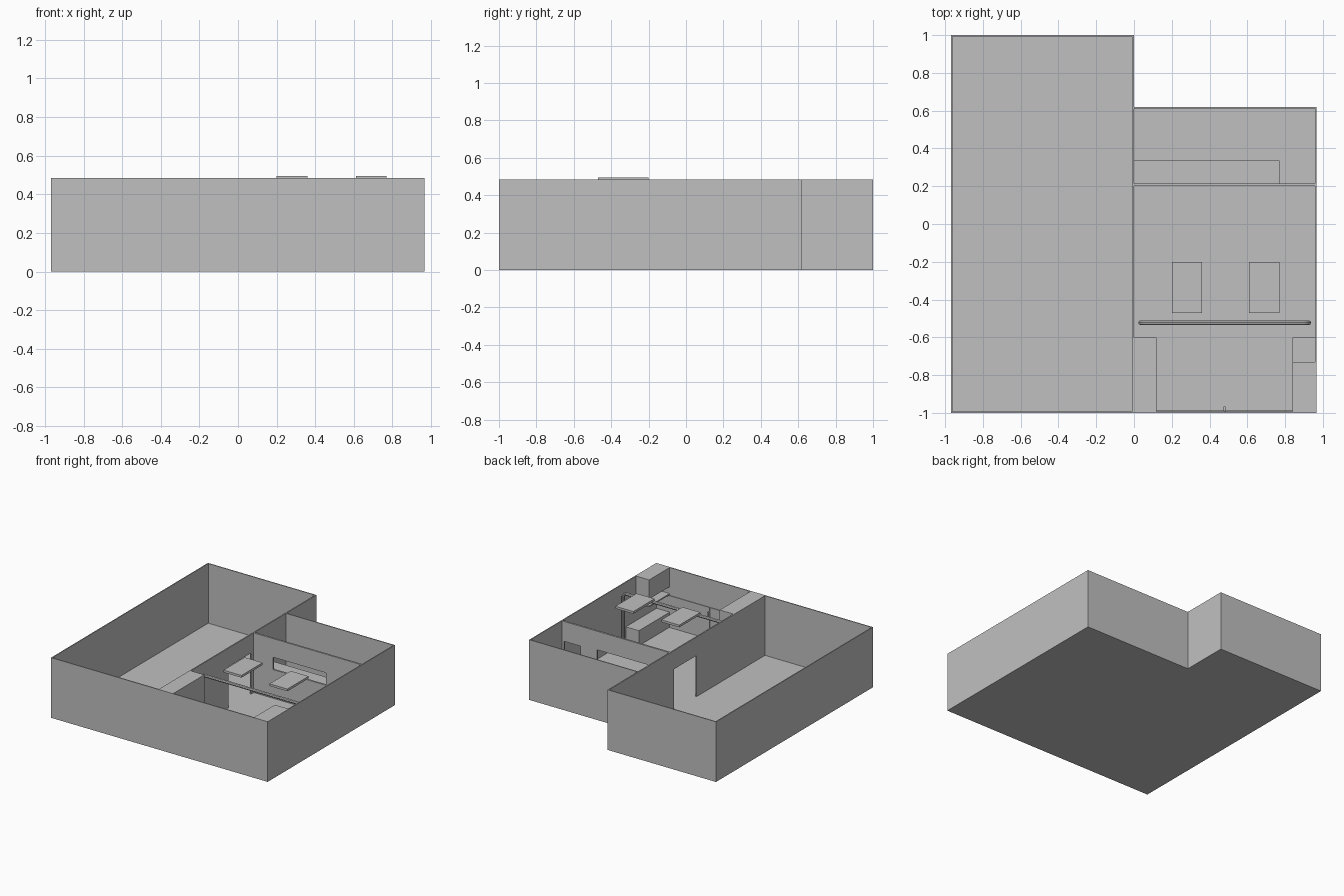
import bpy
import bmesh
from mathutils import Vector

cube = bpy.data.objects.get("Cube")
if cube:
    bpy.data.objects.remove(cube, do_unlink=True)

# One plain grey for the whole building
grey = bpy.data.materials.new("plain_grey")
grey.use_nodes = True
COLOUR = (0.53, 0.53, 0.53, 1)
grey.diffuse_color = COLOUR
grey.node_tree.nodes["Principled BSDF"].inputs["Base Color"].default_value = COLOUR

# Plan dimensions
LEFT, RIGHT, FRONT, BACK = -0.968, 0.965, -1.0, 1.0
REAR = 0.62      # back of the right wing
TOP = 0.485      # wall height
T = 0.008        # outer wall thickness
FLOOR = 0.004


def add_object(name, bm):
    mesh = bpy.data.meshes.new(name)
    bm.to_mesh(mesh)
    bm.free()
    mesh.materials.append(grey)
    obj = bpy.data.objects.new(name, mesh)
    bpy.context.collection.objects.link(obj)
    return obj


def add_box(bm, x, y, z):
    """Add a box given its (min, max) range on each axis."""
    verts = bmesh.ops.create_cube(bm, size=1)["verts"]
    for v in verts:
        v.co = Vector([(r[0] + r[1]) / 2 + c * (r[1] - r[0])
                       for c, r in zip(v.co, (x, y, z))])


def box(name, x, y, z):
    bm = bmesh.new()
    add_box(bm, x, y, z)
    return add_object(name, bm)


def wall_with_openings(name, axis, span, depth, openings):
    """Wall along x or y; each opening is (start, end, sill, head)."""
    bm = bmesh.new()

    def piece(a, b, low, high):
        if b - a > 0 and high - low > 0:
            x, y = ((a, b), depth) if axis == "x" else (depth, (a, b))
            add_box(bm, x, y, (low, high))

    start = span[0]
    for a, b, sill, head in openings:
        piece(start, a, 0, TOP)
        piece(a, b, 0, sill)
        piece(a, b, head, TOP)
        start = b
    piece(start, span[1], 0, TOP)
    return add_object(name, bm)


# L-shaped floor slab
bm = bmesh.new()
outline = [(LEFT, FRONT), (RIGHT, FRONT), (RIGHT, REAR),
           (0, REAR), (0, BACK), (LEFT, BACK)]
face = bm.faces.new([bm.verts.new((x, y, 0)) for x, y in outline])
top = bmesh.ops.extrude_face_region(bm, geom=[face])["geom"]
bmesh.ops.translate(bm, vec=(0, 0, FLOOR),
                    verts=[g for g in top if isinstance(g, bmesh.types.BMVert)])
bmesh.ops.recalc_face_normals(bm, faces=bm.faces)
add_object("floor", bm)

# Outer walls
box("front_wall", (LEFT, RIGHT), (FRONT, FRONT + T), (0, TOP))
box("large_room_side_wall", (LEFT, LEFT + T), (FRONT + T, BACK - T), (0, TOP))
box("large_room_back_wall", (LEFT, 0), (BACK - T, BACK), (0, TOP))
box("wing_side_wall", (RIGHT - T, RIGHT), (FRONT + T, REAR - T), (0, TOP))
box("wing_back_wall", (0, RIGHT), (REAR - T, REAR), (0, TOP))

# Inner walls with doorways and a serving hatch
wall_with_openings("dividing_wall", "y", (FRONT + T, BACK - T), (-0.01, 0),
                   [(-0.12, 0.167, 0, 0.335)])
wall_with_openings("cross_wall", "x", (0, RIGHT - T), (0.2, 0.215),
                   [(0.17, 0.645, 0.235, 0.335), (0.79, 0.94, 0, 0.325)])

# Fitted furniture
INNER = RIGHT - T
box("rear_counter", (0, 0.77), (0.215, 0.335), (FLOOR, 0.225))
box("tall_closet", (0, 0.12), (FRONT + T, -0.6), (FLOOR, TOP))
box("low_cabinet", (0.84, INNER), (FRONT + T, -0.6), (FLOOR, 0.125))
box("wall_cupboard", (0.84, INNER), (FRONT + T, -0.73), (0.33, TOP))
box("wall_shelf", (0.84, INNER), (FRONT + T, -0.73), (0.265, 0.275))

# Double door panels on the inside of the front wall, with a handle
for side, x in (("left", (0.482, 0.84)), ("right", (0.12, 0.478))):
    box(side + "_door_panel", x, (FRONT + T, FRONT + T + 0.005), (FLOOR, 0.26))
box("door_handle", (0.475, 0.485), (FRONT + T, -0.965), (0.18, 0.23))

# Hanging ceiling panels
for side, x in (("left", (0.61, 0.77)), ("right", (0.2, 0.36))):
    box(side + "_hanging_panel", x, (-0.47, -0.2), (0.476, 0.494))

# Tubular frame with rounded upper corners
R, X0, X1, H = 0.0125, 0.035, 0.925, 0.435
curve = bpy.data.curves.new("pipe_path", "CURVE")
curve.dimensions = "3D"
curve.bevel_depth = R
curve.bevel_resolution = 2
curve.resolution_u = 6
curve.use_fill_caps = True
spline = curve.splines.new("BEZIER")
C = 0.03
path = [(X0, FLOOR), (X0, H - C), (X0 + C, H),
        (X1 - C, H), (X1, H - C), (X1, FLOOR)]
spline.bezier_points.add(len(path) - 1)
for p, (x, z) in zip(spline.bezier_points, path):
    p.co = (x, -0.5225, z)
    p.handle_left_type = p.handle_right_type = "VECTOR"
# Bend the two corners with tangent handles
pts = spline.bezier_points
for low, high in ((1, 2), (4, 3)):
    corner = Vector((pts[low].co.x, pts[low].co.y, H))
    for i, other in ((low, high), (high, low)):
        p = pts[i]
        p.handle_left_type = p.handle_right_type = "FREE"
        inner = p.co.lerp(corner, 0.55)
        outer = p.co + (p.co - corner)
        p.handle_right, p.handle_left = (
            (inner, outer) if other > i else (outer, inner))
pipe_curve = bpy.data.objects.new("pipe_curve", curve)
bpy.context.collection.objects.link(pipe_curve)
bpy.context.view_layer.update()
mesh = bpy.data.meshes.new_from_object(
    pipe_curve.evaluated_get(bpy.context.evaluated_depsgraph_get()))
bpy.data.objects.remove(pipe_curve, do_unlink=True)
mesh.materials.clear()
mesh.materials.append(grey)
frame = bpy.data.objects.new("pipe_frame", mesh)
bpy.context.collection.objects.link(frame)
bpy.context.view_layer.objects.active = frame
frame.select_set(True)
bpy.ops.object.shade_smooth_by_angle()
